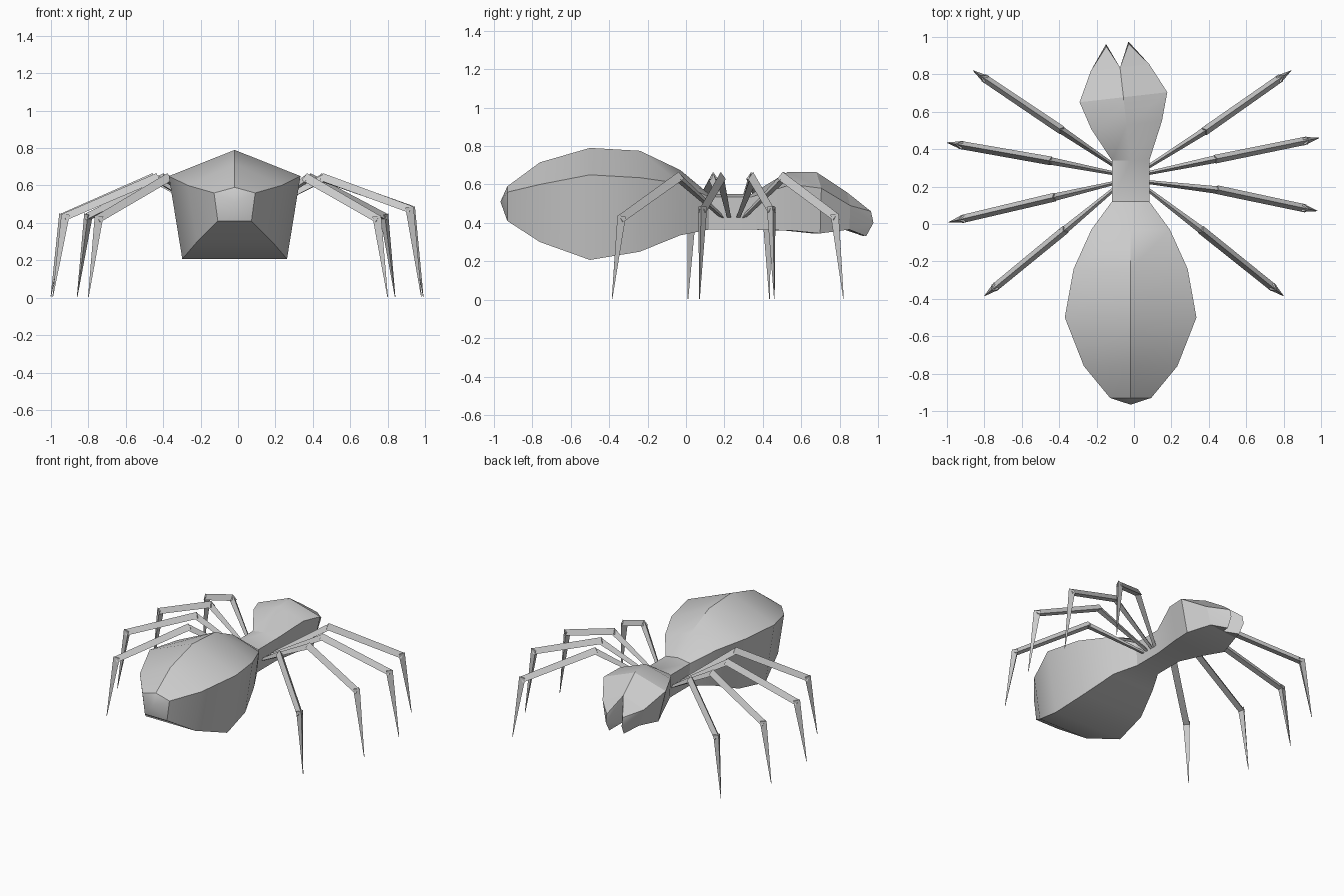
import bpy, bmesh, math
from mathutils import Vector, Matrix

if "Cube" in bpy.data.objects:
    bpy.data.objects.remove(bpy.data.objects["Cube"])

GREY = (0.6, 0.6, 0.6, 1)
grey = bpy.data.materials.new("plain grey")
grey.use_nodes = True
grey.diffuse_color = GREY
grey.node_tree.nodes["Principled BSDF"].inputs["Base Color"].default_value = GREY
CENTRE = -0.018


def finish(name, bm, smooth_angle=0):
    """Turn a bmesh into an object, keeping steep edges sharp."""
    bmesh.ops.recalc_face_normals(bm, faces=bm.faces)
    for f in bm.faces:
        f.smooth = smooth_angle > 0
    for e in bm.edges:
        e.smooth = e.calc_face_angle(0) < math.radians(smooth_angle)
    mesh = bpy.data.meshes.new(name)
    bm.to_mesh(mesh)
    bm.free()
    mesh.materials.append(grey)
    obj = bpy.data.objects.new(name, mesh)
    bpy.context.collection.objects.link(obj)
    return obj


def bridge(bm, a, b):
    n = len(a)
    for i in range(n):
        bm.faces.new((a[i], a[(i + 1) % n], b[(i + 1) % n], b[i]))


def pentagon(bm, y, w, base, top, side, bottom, frame):
    pts = ((0, top), (w, side), (base, bottom), (-base, bottom), (-w, side))
    return [bm.verts.new(frame @ Vector((x, y, z))) for x, z in pts]


# Body: pentagonal sections (y, half width, base half width, ridge, side, base)
straight = Matrix.Translation((CENTRE, 0, 0))
turned = Matrix.Translation((CENTRE, 0.34, 0)) @ Matrix.Rotation(math.radians(6.5), 4, "Z")
abdomen = [
    (-0.93, 0.11, 0.09, 0.59, 0.56, 0.41),
    (-0.76, 0.25, 0.20, 0.715, 0.60, 0.30),
    (-0.50, 0.352, 0.28, 0.79, 0.65, 0.207),
    (-0.24, 0.305, 0.245, 0.775, 0.635, 0.25),
    (-0.03, 0.21, 0.17, 0.675, 0.605, 0.335),
    (0.12, 0.10, 0.09, 0.55, 0.535, 0.365),
    (0.34, 0.10, 0.09, 0.55, 0.535, 0.365),
]
head = [
    (0.19, 0.19, 0.14, 0.665, 0.60, 0.36),
    (0.34, 0.236, 0.18, 0.665, 0.58, 0.345),
    (0.50, 0.157, 0.12, 0.56, 0.49, 0.365),
]
bm = bmesh.new()
rings = [pentagon(bm, *s, straight) for s in abdomen]
rings += [pentagon(bm, *s, turned) for s in head]
for a, b in zip(rings, rings[1:]):
    bridge(bm, a, b)
tail = bm.verts.new((CENTRE, -0.966, 0.51))
for i in range(5):
    bm.faces.new((rings[0][i], rings[0][(i + 1) % 5], tail))
bm.faces.new(rings[-1])
finish("body", bm, 30)

# Fangs: two wedges that continue the head and leave a notch between them
for name, s in (("left_fang", 1), ("right_fang", -1)):
    bm = bmesh.new()
    for x, y, z in ((0, 0.50, 0.56), (0.157, 0.50, 0.49), (0.12, 0.50, 0.365),
                    (0, 0.50, 0.365), (0.06, 0.62, 0.46), (0.06, 0.633, 0.40),
                    (0.055, 0.595, 0.33)):
        bm.verts.new(turned @ Vector((s * x, y, z)))
    bmesh.ops.convex_hull(bm, input=bm.verts)
    finish(name, bm, 30)


# Legs: three tapered three-sided segments each
def segment(bm, a, b, ra, rb):
    d = (b - a).normalized()
    side = d.cross(Vector((0, 0, 1))).normalized()
    up = side.cross(d)
    ends = []
    for p, r in ((a, ra), (b, rb)):
        ends.append([bm.verts.new(p + r * (up * math.cos(t) + side * math.sin(t)))
                     for t in (0, math.tau / 3, 2 * math.tau / 3)])
    bridge(bm, *ends)
    bm.faces.new(ends[0])
    bm.faces.new(ends[1])


# (root y, knee x, knee y, foot x, foot y, ankle height)
left_legs = [
    (0.30, 0.39, 0.505, 0.84, 0.82, 0.43),
    (0.27, 0.45, 0.35, 0.99, 0.46, 0.47),
    (0.225, 0.46, 0.18, 0.98, 0.07, 0.47),
    (0.19, 0.37, -0.04, 0.80, -0.385, 0.42),
]
right_legs = [
    (0.31, -0.40, 0.51, -0.86, 0.82, 0.43),
    (0.27, -0.46, 0.34, -1.0, 0.435, 0.43),
    (0.22, -0.44, 0.14, -0.99, 0.01, 0.43),
    (0.19, -0.38, -0.04, -0.80, -0.385, 0.42),
]
for label, legs in (("left", left_legs), ("right", right_legs)):
    s = 1 if label == "left" else -1
    for i, (ry, kx, ky, fx, fy, az) in enumerate(legs):
        root = Vector((CENTRE + s * 0.085, ry, 0.43))
        knee = Vector((kx, ky, 0.635))
        foot = Vector((fx, fy, 0.005))
        ankle = knee.lerp(foot, 0.87)
        ankle.z = az
        bm = bmesh.new()
        segment(bm, root, knee, 0.012, 0.024)
        along = (ankle - knee).normalized()
        segment(bm, knee - along * 0.015, ankle + along * 0.01, 0.027, 0.025)
        segment(bm, ankle + Vector((0, 0, 0.015)), foot, 0.027, 0.002)
        finish(f"{label}_leg_{i + 1}", bm)
